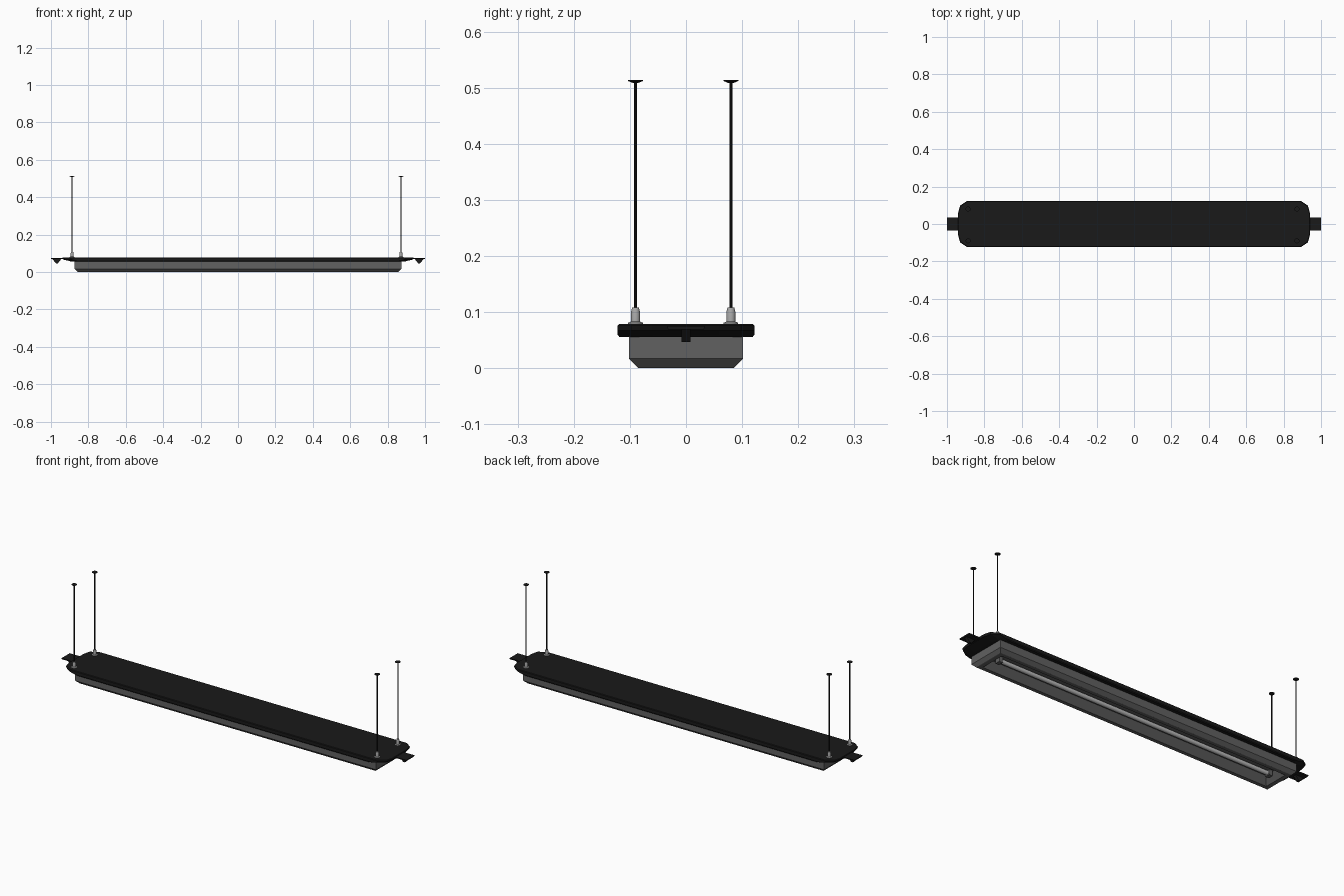
import bpy, bmesh, math

if "Cube" in bpy.data.objects:
    bpy.data.objects.remove(bpy.data.objects["Cube"])


def material(name, v):
    m = bpy.data.materials.new(name)
    m.diffuse_color = (v, v, v, 1)
    m.use_nodes = True
    m.node_tree.nodes["Principled BSDF"].inputs["Base Color"].default_value = m.diffuse_color
    return m


BLACK = material("black_paint", 0.01)
GREY = material("dark_grey_paint", 0.12)
STEEL = material("steel", 0.4)
GLASS = material("lamp_glass", 0.5)


def loft(name, rings, mat, smooth=False):
    """Join rings of equal point count with quads and cap both ends."""
    bm = bmesh.new()
    vs = [[bm.verts.new(p) for p in r] for r in rings]
    n = len(rings[0])
    for a, b in zip(vs, vs[1:]):
        for i in range(n):
            j = (i + 1) % n
            bm.faces.new((a[i], a[j], b[j], b[i]))
    bm.faces.new(vs[0])
    bm.faces.new(vs[-1])
    bmesh.ops.recalc_face_normals(bm, faces=bm.faces)
    me = bpy.data.meshes.new(name)
    bm.to_mesh(me)
    bm.free()
    ob = bpy.data.objects.new(name, me)
    bpy.context.collection.objects.link(ob)
    me.materials.append(mat)
    if smooth:
        bpy.ops.object.select_all(action='DESELECT')
        ob.select_set(True)
        bpy.context.view_layer.objects.active = ob
        bpy.ops.object.shade_smooth_by_angle(angle=math.radians(35))
    return ob


def rect(x, y, z, cx=0):
    return [(cx - x, -y, z), (cx + x, -y, z), (cx + x, y, z), (cx - x, y, z)]


def turned(name, x, y, profile, mat, n=16):
    """Revolve a (radius, z) profile about a vertical axis."""
    rings = [[(x + r * math.cos(2 * math.pi * i / n),
               y + r * math.sin(2 * math.pi * i / n), z) for i in range(n)]
             for r, z in profile]
    return loft(name, rings, mat, True)


# Top plate: clipped corners, underside drawn in towards the ends
def plate_ring(dx, dy, z):
    q = [(0.94 - dx, 0.06), (0.93 - dx, 0.098 - dy), (0.895 - dx, 0.122 - dy)]
    pts = q + [(-x, y) for x, y in reversed(q)]
    pts += [(-x, -y) for x, y in q] + [(x, -y) for x, y in reversed(q)]
    return [(x, y, z) for x, y in pts]


loft("top_plate", [plate_ring(0.05, 0.003, 0.056), plate_ring(0.035, 0, 0.06),
                   plate_ring(0.005, 0, 0.067), plate_ring(0, 0, 0.076),
                   plate_ring(0.003, 0.003, 0.079)], BLACK)

# Lamp housing: chamfered lower edge, sloped recess underneath
loft("lamp_housing", [rect(0.873, 0.102, 0.058), rect(0.873, 0.102, 0.017),
                      rect(0.858, 0.086, 0.001), rect(0.855, 0.084, 0),
                      rect(0.835, 0.066, 0), rect(0.81, 0.04, 0.036)], GREY)

# Lamp tube with end sockets
N = 16
loft("lamp_tube", [[(x, 0.011 * math.cos(2 * math.pi * i / N),
                     0.022 + 0.011 * math.sin(2 * math.pi * i / N)) for i in range(N)]
                   for x in (-0.79, 0.79)], GLASS, True)

for s, side in ((-1, "left"), (1, "right")):
    loft(side + "_tube_socket", [rect(0.01, 0.014, 0.008, s * 0.795),
                                 rect(0.01, 0.014, 0.038, s * 0.795)], GREY)
    # End tab and the triangular rib beneath it
    loft(side + "_end_tab", [rect(0.05, 0.032, 0.069, s * 0.949),
                             rect(0.051, 0.034, 0.075, s * 0.949)], BLACK)
    tri = [(0.945, 0.07), (0.992, 0.07), (0.974, 0.047), (0.963, 0.047)]
    loft(side + "_tab_rib", [[(s * x, y, z) for x, z in tri]
                             for y in (-0.008, 0.008)], BLACK)

# Four hangers: cable grip, cable and ceiling disc
for x, side in ((-0.887, "left"), (0.871, "right")):
    for y, end in ((-0.09, "front"), (0.08, "back")):
        tag = f"{side}_{end}_"
        turned(tag + "cable_grip", x, y, [(0.013, 0.078), (0.013, 0.081), (0.008, 0.083),
                                          (0.008, 0.1), (0.006, 0.108)], STEEL)
        turned(tag + "cable", x, y, [(0.0026, 0.1), (0.0026, 0.512)], BLACK, 8)
        turned(tag + "ceiling_disc", x, y, [(0.004, 0.508), (0.0135, 0.512),
                                            (0.0135, 0.514)], BLACK)
